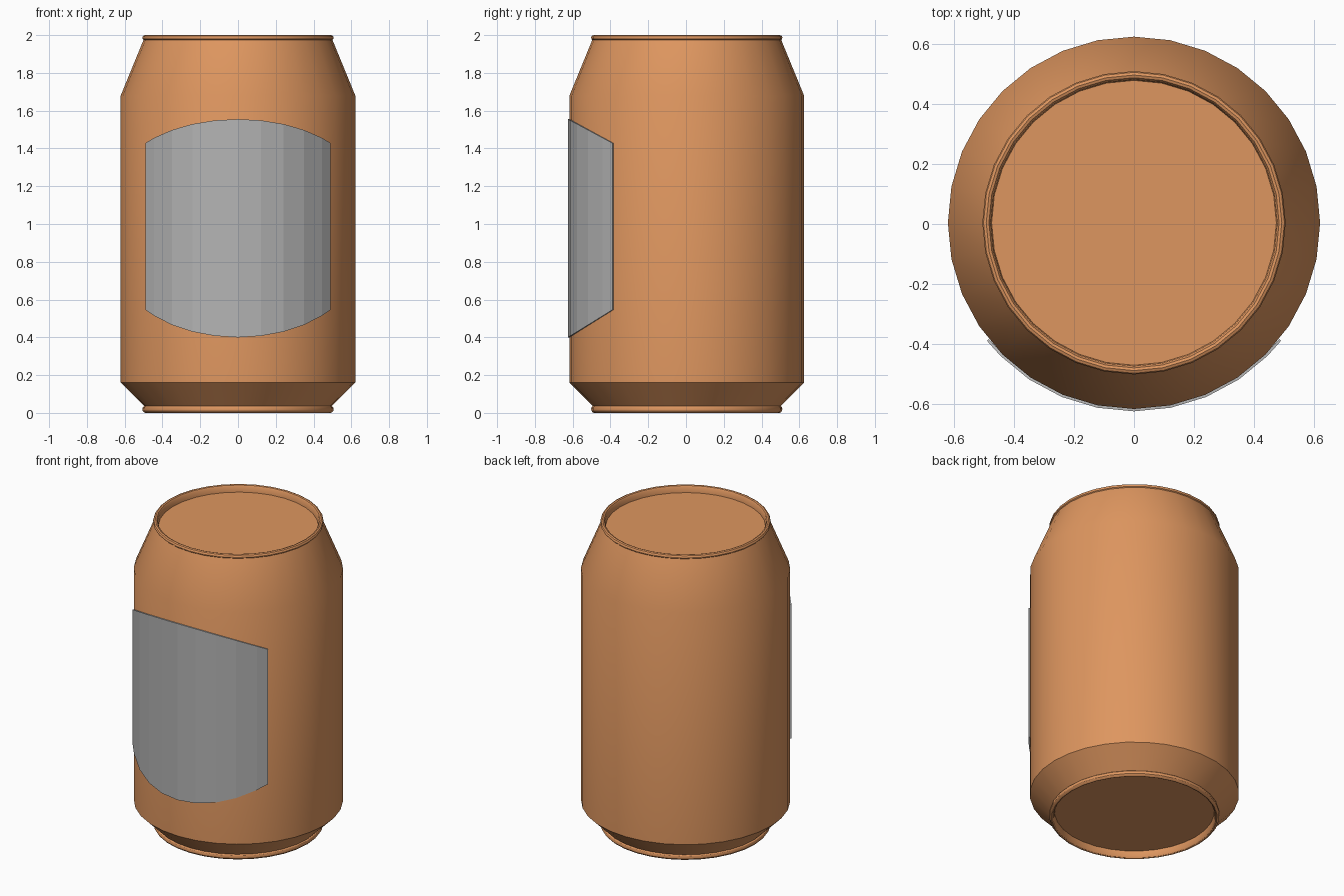
import bpy, bmesh, math

if "Cube" in bpy.data.objects:
    bpy.data.objects.remove(bpy.data.objects["Cube"])

SIDES = 32
CY = 0.004  # can axis sits slightly back, the label stands proud in front


def material(name, rgb):
    m = bpy.data.materials.new(name)
    m.diffuse_color = (*rgb, 1)
    m.use_nodes = True
    m.node_tree.nodes["Principled BSDF"].inputs["Base Color"].default_value = m.diffuse_color
    return m


def finish(bm, name, mat, smooth):
    bmesh.ops.recalc_face_normals(bm, faces=bm.faces)
    me = bpy.data.meshes.new(name)
    bm.to_mesh(me)
    bm.free()
    me.materials.append(mat)
    ob = bpy.data.objects.new(name, me)
    bpy.context.collection.objects.link(ob)
    if smooth:
        bpy.context.view_layer.objects.active = ob
        ob.select_set(True)
        bpy.ops.object.shade_smooth_by_angle(angle=math.radians(30))
        ob.select_set(False)
    return ob


def lathe(name, profile, mat):
    """Spin (radius, z) points round the can axis and cap both ends."""
    bm = bmesh.new()
    rings = []
    for r, z in profile:
        rings.append([bm.verts.new((r * math.cos(math.tau * i / SIDES),
                                    CY + r * math.sin(math.tau * i / SIDES), z))
                      for i in range(SIDES)])
    for a, b in zip(rings, rings[1:]):
        for i in range(SIDES):
            j = (i + 1) % SIDES
            bm.faces.new((a[i], a[j], b[j], b[i]))
    bm.faces.new(rings[0])
    bm.faces.new(rings[-1])
    return finish(bm, name, mat, True)


copper = material("copper orange", (0.73, 0.305, 0.115))
grey = material("label grey", (0.456, 0.456, 0.456))

# Can: recessed base, rounded foot rim, chamfer, wall, neck, rounded lip, lid
lathe("can_body", [
    (0.475, 0.045), (0.478, 0.012), (0.484, 0.003), (0.491, 0.0), (0.499, 0.004),
    (0.505, 0.012), (0.506, 0.022), (0.503, 0.031), (0.497, 0.036),
    (0.621, 0.16), (0.621, 1.68),
    (0.500, 1.975), (0.505, 1.980), (0.506, 1.988), (0.502, 1.996), (0.493, 2.0),
    (0.484, 1.997), (0.478, 1.988), (0.475, 1.955)], copper)

# Label: thin curved plate whose top and bottom edges are slanted plane cuts
bm = bmesh.new()
R = 0.629
angles = [-51.3] + [k * 360 / SIDES for k in range(-4, 5)] + [51.3]
columns = []
for deg in angles:
    a = math.radians(deg)
    back = R * (1 - math.cos(a))
    top, low = 1.555 - 0.54 * back, 0.40 + 0.62 * back
    columns.append([bm.verts.new((r * math.sin(a), CY - r * math.cos(a), z))
                    for r, z in ((R, low), (R, top), (R - 0.009, top), (R - 0.009, low))])
for a, b in zip(columns, columns[1:]):
    for i in range(4):
        j = (i + 1) % 4
        bm.faces.new((a[i], a[j], b[j], b[i]))
bm.faces.new(columns[0])
bm.faces.new(columns[-1])
finish(bm, "label", grey, False)
